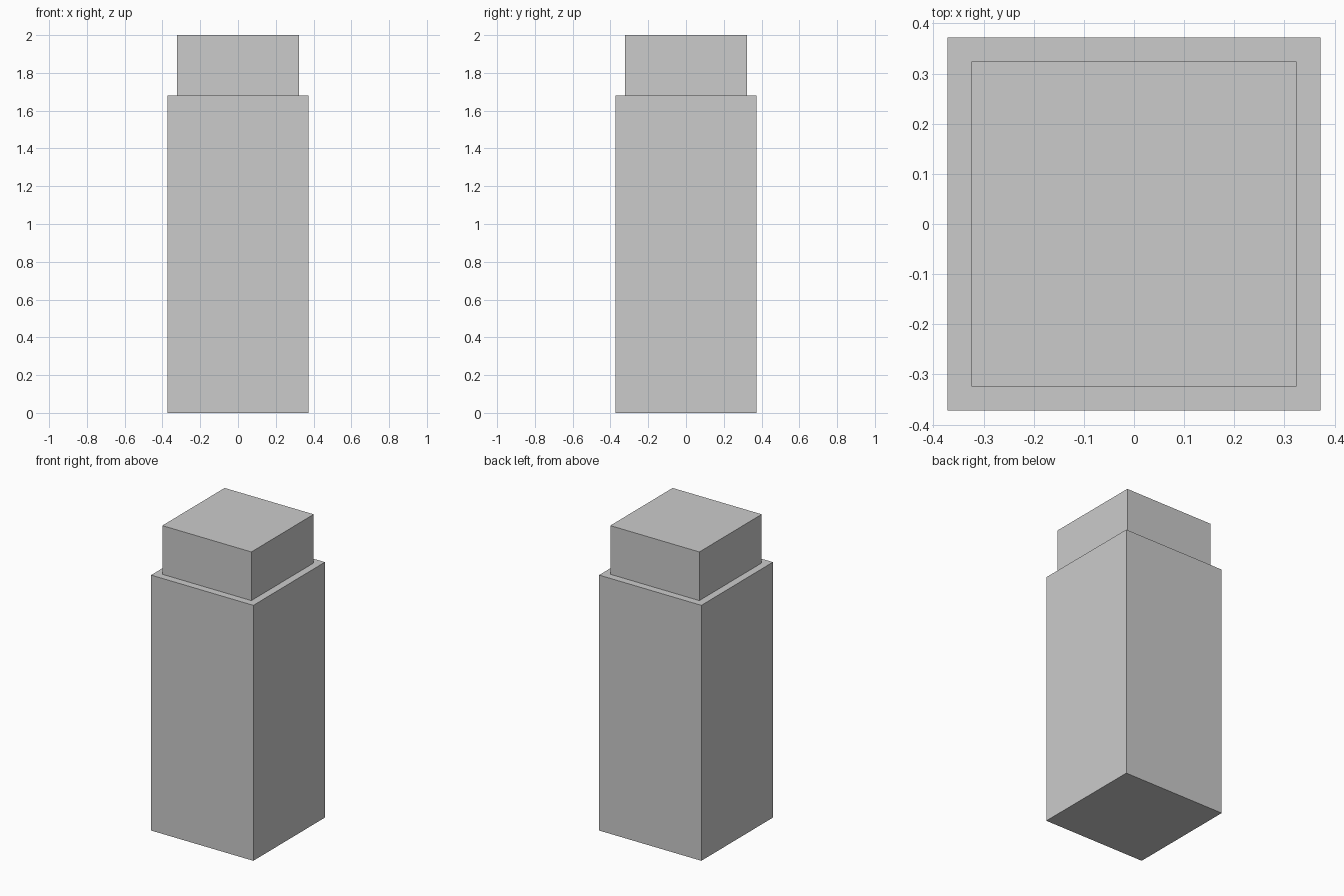
import bpy

if "Cube" in bpy.data.objects:
    bpy.data.objects.remove(bpy.data.objects["Cube"])


def box(name, width, z_bottom, z_top):
    """Square, flat-faced block centred on the z axis."""
    bpy.ops.mesh.primitive_cube_add(size=1, location=(0, 0, (z_bottom + z_top) / 2))
    obj = bpy.context.object
    obj.name = name
    obj.scale = (width, width, z_top - z_bottom)
    bpy.ops.object.transform_apply(location=True, rotation=False, scale=True)
    return obj


STEP_Z = 1.68

# Tall square body
box("body", 0.744, 0.0, STEP_Z)

# Slightly narrower cap resting on the body
box("cap", 0.648, STEP_Z, 2.0)
